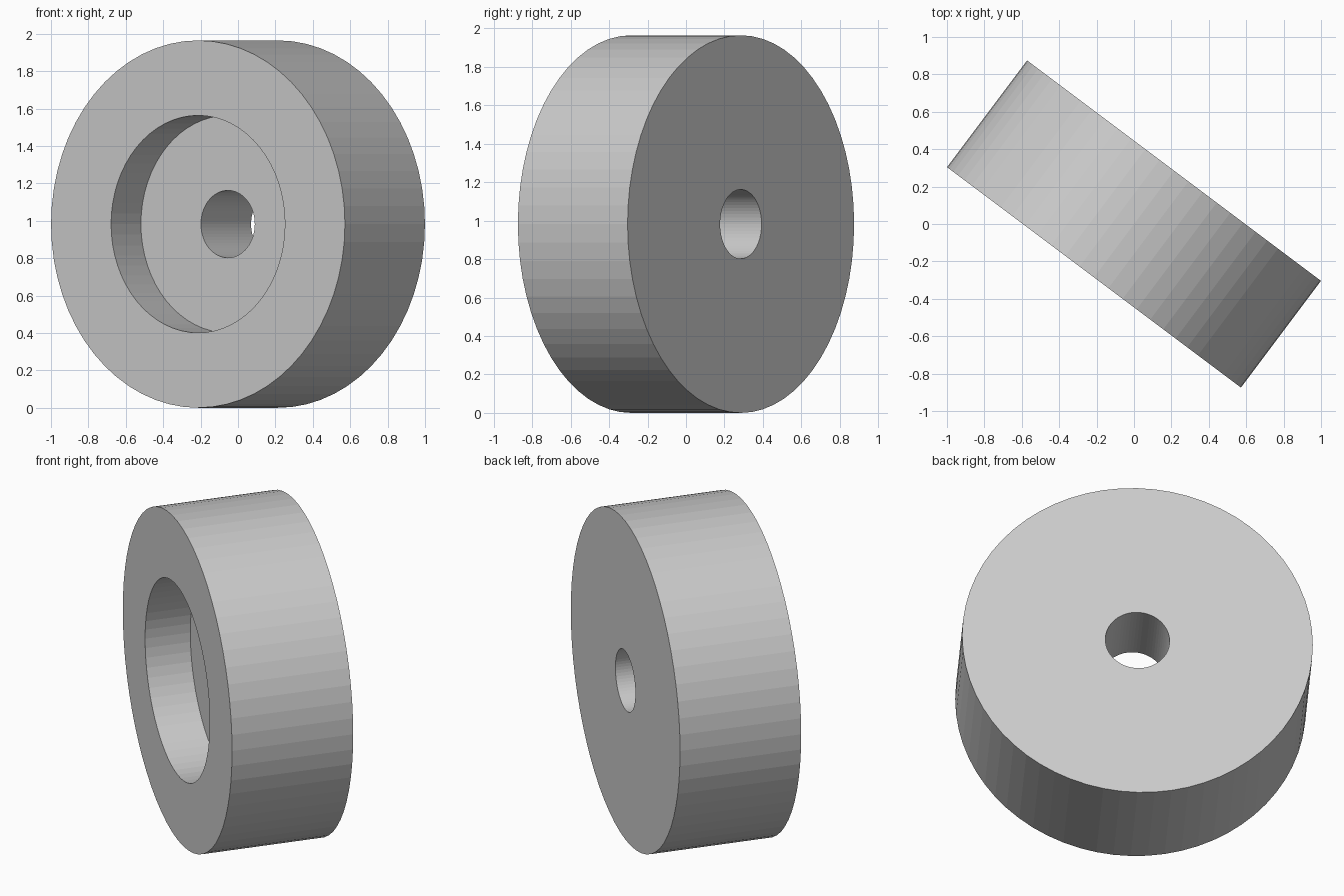
import bpy, bmesh, math
from mathutils import Matrix

if "Cube" in bpy.data.objects:
    bpy.data.objects.remove(bpy.data.objects["Cube"])

RADIUS, THICK = 0.982, 0.713
RECESS_R, RECESS_DEPTH, BORE_R = 0.581, 0.266, 0.18
SEGMENTS = 64
h = THICK / 2

# Closed cross-section (x = radius, y = position along the axle, front is -y)
profile = [(BORE_R, h), (RADIUS, h), (RADIUS, -h), (RECESS_R, -h),
           (RECESS_R, -h + RECESS_DEPTH), (BORE_R, -h + RECESS_DEPTH)]

# Turn the section around the axle
bm = bmesh.new()
verts = [bm.verts.new((r, y, 0)) for r, y in profile]
edges = [bm.edges.new((verts[i - 1], verts[i])) for i in range(len(verts))]
bmesh.ops.spin(bm, geom=verts + edges, cent=(0, 0, 0), axis=(0, 1, 0),
               angle=math.tau, steps=SEGMENTS, use_merge=True)
bmesh.ops.remove_doubles(bm, verts=bm.verts, dist=1e-4)
bmesh.ops.recalc_face_normals(bm, faces=bm.faces)

# Yaw the wheel and stand it on the floor
turn = Matrix.Rotation(-math.atan2(3, 4), 4, 'Z')
bmesh.ops.transform(bm, matrix=Matrix.Translation((0, 0, RADIUS)) @ turn, verts=bm.verts)

mesh = bpy.data.meshes.new("wheel")
bm.to_mesh(mesh)
bm.free()
bpy.context.collection.objects.link(bpy.data.objects.new("wheel", mesh))
